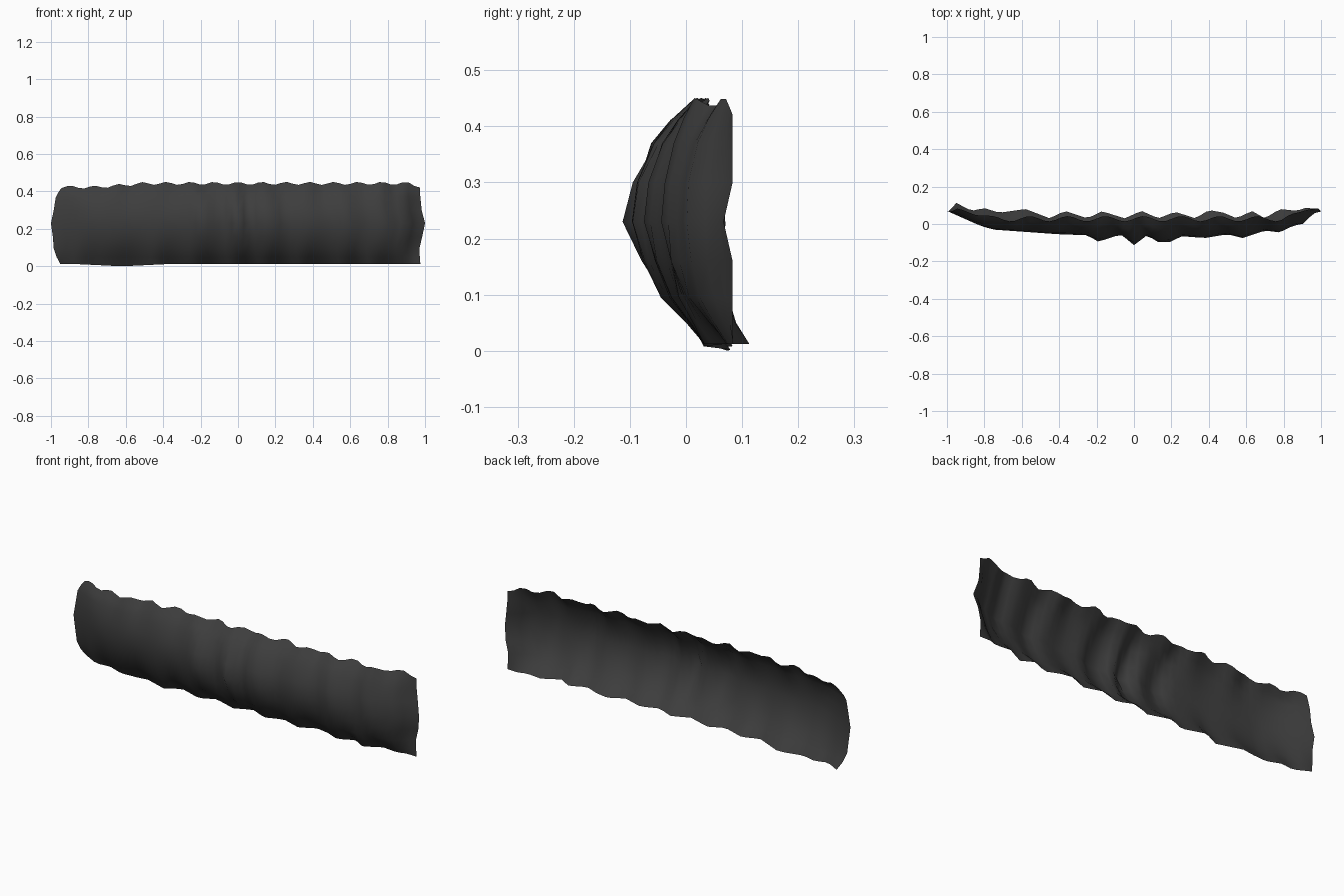
import bpy, bmesh, math

if "Cube" in bpy.data.objects:
    bpy.data.objects.remove(bpy.data.objects["Cube"])

# Plan outlines: forward bulge of the middle and zigzag of the lower hem (x, y)
BULGE = [(-1, .07), (-.82, -.01), (-.75, -.03), (-.4, -.055), (-.25, -.06), (-.19, -.095),
         (-.07, -.055), (0, -.113), (.07, -.06), (.13, -.097), (.2, -.095), (.25, -.065),
         (.38, -.075), (.5, -.055), (.58, -.075), (.7, -.035), (.78, -.045), (.85, -.01),
         (.92, .005), (1, .068)]
HEM = [(-1, .09), (-.95, .113), (-.87, .07), (-.8, .085), (-.72, .06), (-.58, .08),
       (-.45, .03), (-.37, .07), (-.25, .03), (-.17, .068), (-.05, .03), (.04, .07),
       (.13, .03), (.22, .065), (.33, .03), (.4, .075), (.48, .06), (.55, .03),
       (.63, .07), (.7, .03), (.78, .08), (.87, .07), (.92, .088), (1, .083)]
# Cross-section rows: height, share of the bulge, left end x, right end x
ROWS = [(.012, .0, -.95, .975), (.05, .28, -.97, .972), (.095, .6, -.985, .97),
        (.16, .84, -.99, .985), (.23, 1, -1, 1), (.30, .92, -.985, .982),
        (.37, .66, -.975, .975), (.41, .36, -.962, .973), (.443, .0, -.945, .973)]
COLS = 62


def lookup(table, x):
    x = max(-1, min(1, x))
    for (x0, y0), (x1, y1) in zip(table, table[1:]):
        if x <= x1:
            return y0 + (y1 - y0) * (x - x0) / (x1 - x0)
    return table[-1][1]


# Single draped sheet of cloth, hollow at the back
bm = bmesh.new()
grid = []
for z, w, left, right in ROWS:
    row = []
    t = (z - .012) / .431
    for i in range(COLS + 1):
        x = left + (right - left) * i / COLS
        end = min(1, (1 - abs(i / COLS * 2 - 1)) * 5)
        top = .083 - .055 * end + .014 * math.sin(x * 31) * end
        back = lookup(HEM, x) * (1 - t) + top * t
        lean = .15 * (z - .23) * end
        y = back + (lookup(BULGE, x + lean) - back) * w
        # right end hangs almost straight
        if i > COLS - 3:
            rim = .083 - .016 * max(0, 1 - abs(z - .23) / .06)
            y += (rim - y) * (i - COLS + 3) / 3
        # scalloped upper edge, a little lower at the left end
        zz = z + max(0, t - .8) * 5 * (.008 * math.cos(x * math.tau / .128)
                                       - .02 * min(1, max(0, (-.5 - x) * 4)))
        if t > .9 and i > COLS - 3:
            zz -= .008 * (i - COLS + 2)
        if t == 0:
            zz -= .012 * max(0, 1 - abs(x + .62) * 4)
        row.append(bm.verts.new((x, y, zz)))
    grid.append(row)
for a, b in zip(grid, grid[1:]):
    for i in range(COLS):
        bm.faces.new((a[i], a[i + 1], b[i + 1], b[i])).smooth = True
mesh = bpy.data.meshes.new("cloth_strip")
bm.to_mesh(mesh)
bm.free()
obj = bpy.data.objects.new("cloth_strip", mesh)
bpy.context.collection.objects.link(obj)

mat = bpy.data.materials.new("charcoal cloth")
mat.diffuse_color = (.047, .047, .047, 1)
mat.use_nodes = True
mat.node_tree.nodes["Principled BSDF"].inputs["Base Color"].default_value = mat.diffuse_color
mesh.materials.append(mat)
